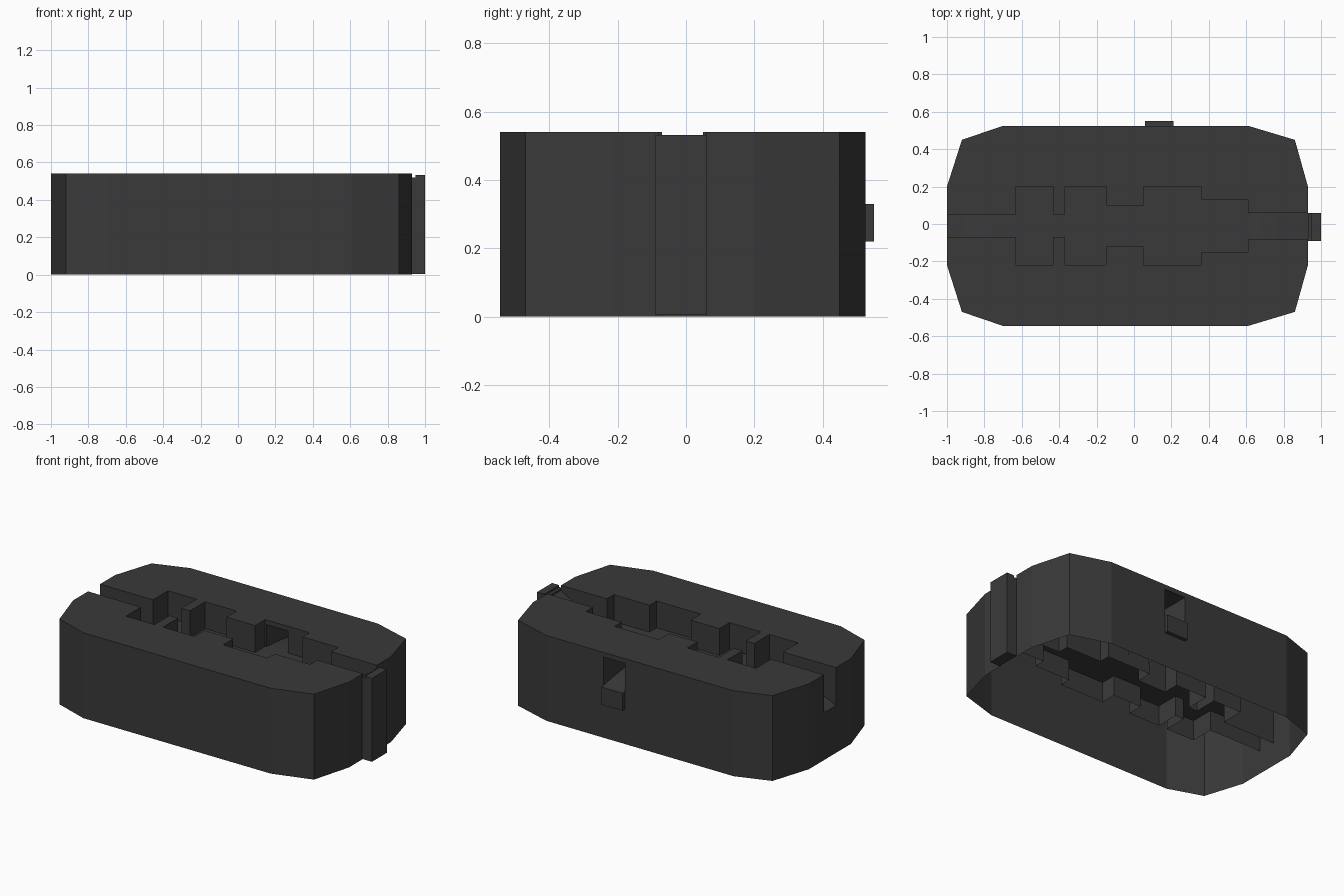
import bpy, bmesh

old = bpy.data.objects.get("Cube")
if old:
    bpy.data.objects.remove(old, do_unlink=True)

# One flat colour
grey = bpy.data.materials.new("charcoal_grey")
grey.use_nodes = True
COLOUR = (0.042, 0.042, 0.042, 1)
grey.diffuse_color = COLOUR
grey.node_tree.nodes["Principled BSDF"].inputs["Base Color"].default_value = COLOUR

TOP, FLOOR, UNDER, SKIRT = 0.54, 0.37, 0.28, 0.15
PORT_X, PORT_Z = (0.06, 0.21), (0.22, 0.51)

# Back half of the outline and of the recess; the front half mirrors them
OUTER = [(0.93, 0.2), (0.86, 0.45), (0.61, 0.525), (-0.7, 0.525), (-0.92, 0.45), (-1, 0.2)]
RECESS = [(-1, 0.05), (-0.63, 0.05), (-0.63, 0.2), (-0.43, 0.2), (-0.43, 0.05), (-0.37, 0.05),
          (-0.37, 0.2), (-0.15, 0.2), (-0.15, 0.1), (0.05, 0.1), (0.05, 0.2), (0.36, 0.2),
          (0.36, 0.13), (0.61, 0.13), (0.61, 0.06), (0.93, 0.06)]


def mirrored(points):
    return [(x, -0.02 - y) for x, y in points]


def face(bm, points):
    return bm.faces.new([bm.verts.new(p) for p in points])


def wall(bm, a, b, z0, z1):
    face(bm, [(*a, z0), (*b, z0), (*b, z1), (*a, z1)])


def port_wall(bm, a, b, z0, z1, low, high):
    """Wall along x with the back port left open."""
    y = a[1]
    left, right = sorted((a[0], b[0]))
    p, q = PORT_X
    wall(bm, (left, y), (p, y), z0, z1)
    wall(bm, (q, y), (right, y), z0, z1)
    wall(bm, (p, y), (q, y), z0, low)
    wall(bm, (p, y), (q, y), high, z1)


def finish(bm, name):
    bmesh.ops.remove_doubles(bm, verts=bm.verts, dist=0.0005)
    bmesh.ops.recalc_face_normals(bm, faces=bm.faces)
    mesh = bpy.data.meshes.new(name)
    bm.to_mesh(mesh)
    bm.free()
    mesh.materials.append(grey)
    obj = bpy.data.objects.new(name, mesh)
    bpy.context.collection.objects.link(obj)
    return obj


def prism(name, outline, z0, z1):
    bm = bmesh.new()
    base = face(bm, [(*p, z0) for p in outline])
    top = bmesh.ops.extrude_face_region(bm, geom=[base])["geom"]
    for v in top:
        if isinstance(v, bmesh.types.BMVert):
            v.co.z = z1
    return finish(bm, name)


def box(name, x, y, z):
    return prism(name, [(x[0], y[0]), (x[1], y[0]), (x[1], y[1]), (x[0], y[1])], *z)


def ramp(name, profile, span, along_x=True):
    """Strip of flat facets swept across span."""
    bm = bmesh.new()
    for (a, za), (b, zb) in zip(profile, profile[1:]):
        s, t = span
        if along_x:
            face(bm, [(a, s, za), (b, s, zb), (b, t, zb), (a, t, za)])
        else:
            face(bm, [(s, a, za), (t, a, za), (t, b, zb), (s, b, zb)])
    return finish(bm, name)


def arc(a, za, b, zb, steps, power):
    return [(a + (b - a) * i / steps, za + (zb - za) * (i / steps) ** power)
            for i in range(steps + 1)]


# Two halves of the open-bottomed shell
for name, back in (("back_shell", True), ("front_shell", False)):
    outer = OUTER if back else mirrored(OUTER)
    recess = RECESS if back else mirrored(RECESS)
    bm = bmesh.new()
    face(bm, [(*p, TOP) for p in recess + outer])
    rim = [recess[-1]] + outer + [recess[0]]
    for i, (a, b) in enumerate(zip(rim, rim[1:])):
        if back and i == 3:
            port_wall(bm, a, b, 0, TOP, *PORT_Z)
        else:
            wall(bm, a, b, 0, TOP)
    for i, (a, b) in enumerate(zip(recess, recess[1:])):
        if back and i == 10:
            port_wall(bm, a, b, SKIRT, TOP, FLOOR, PORT_Z[1])
        else:
            wall(bm, a, b, SKIRT, TOP)
    finish(bm, name)

# Floor of the recess, between the two sloping channels
inner = [(-0.78, 0.05)] + RECESS[1:-1] + [(0.64, 0.06)]
prism("recess_floor", inner + mirrored(inner)[::-1], UNDER, FLOOR)

# Left channel: end wall below the slot and faceted ramp
bm = bmesh.new()
wall(bm, (-1, 0.05), (-1, -0.07), 0, 0.3)
finish(bm, "left_end_wall")
ramp("left_channel_ramp", arc(-0.78, FLOOR, -1, 0.3, 5, 1.6), (-0.07, 0.05))

# Right channel: curved ramp rising to the end plug
ramp("right_channel_ramp", arc(0.64, FLOOR, 0.95, 0.52, 8, 1.3), (-0.08, 0.06))
box("end_plug", (0.93, 1), (-0.09, 0.06), (0.005, 0.52))
box("end_plug_cap", (0.95, 1), (-0.09, 0.06), (0.52, 0.532))

# Back port: sill, sides, ceiling and ramp
box("port_sill", PORT_X, (0.5, 0.55), (PORT_Z[0], 0.33))
bm = bmesh.new()
for x in PORT_X:
    wall(bm, (x, 0.2), (x, 0.525), *PORT_Z)
p, q = PORT_X
face(bm, [(p, 0.2, PORT_Z[1]), (q, 0.2, PORT_Z[1]), (q, 0.525, PORT_Z[1]), (p, 0.525, PORT_Z[1])])
finish(bm, "port_lining")
ramp("port_ramp", arc(0.2, FLOOR, 0.53, 0.33, 7, 1.6), PORT_X, along_x=False)
